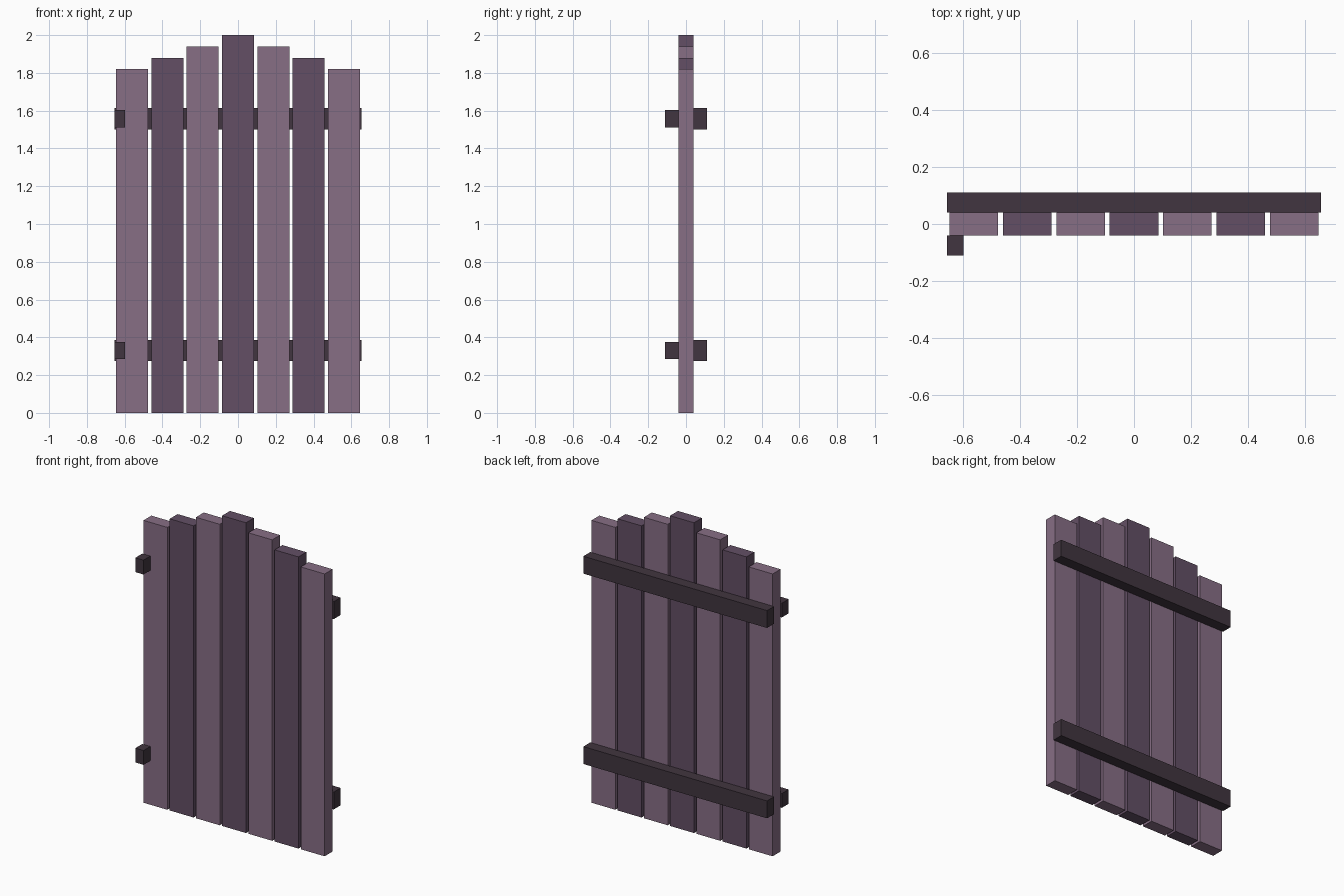
import bpy

if "Cube" in bpy.data.objects:
    bpy.data.objects.remove(bpy.data.objects["Cube"])


def material(name, rgb):
    m = bpy.data.materials.new(name)
    m.diffuse_color = (*rgb, 1)
    m.use_nodes = True
    m.node_tree.nodes["Principled BSDF"].inputs["Base Color"].default_value = m.diffuse_color
    return m


light = material("light_purple_wood", (0.242, 0.156, 0.235))
dark = material("dark_purple_wood", (0.125, 0.078, 0.130))
iron = material("dark_batten", (0.053, 0.036, 0.050))


def box(name, x, y, z, mat):
    """Box from (min, max) ranges on each axis."""
    bpy.ops.mesh.primitive_cube_add(
        size=1, location=[(a + b) / 2 for a, b in (x, y, z)])
    o = bpy.context.object
    o.name = name
    o.scale = [b - a for a, b in (x, y, z)]
    bpy.ops.object.transform_apply(location=False, rotation=False, scale=True)
    o.data.materials.append(mat)
    return o


# Seven planks, stepping down from the middle, alternating colours
for i in range(-3, 4):
    cx = i * 0.187
    box(f"plank_{i + 4}", (cx - 0.085, cx + 0.085), (-0.04, 0.04),
        (0, 2.0 - 0.06 * abs(i)), dark if i % 2 == 0 else light)

# Back battens and front hinge blocks
for label, z in (("lower", 0.33), ("upper", 1.557)):
    box(f"{label}_batten", (-0.655, 0.655), (0.04, 0.11),
        (z - 0.056, z + 0.056), iron)
    box(f"{label}_hinge_block", (-0.655, -0.597), (-0.11, -0.04),
        (z - 0.046, z + 0.046), iron)
